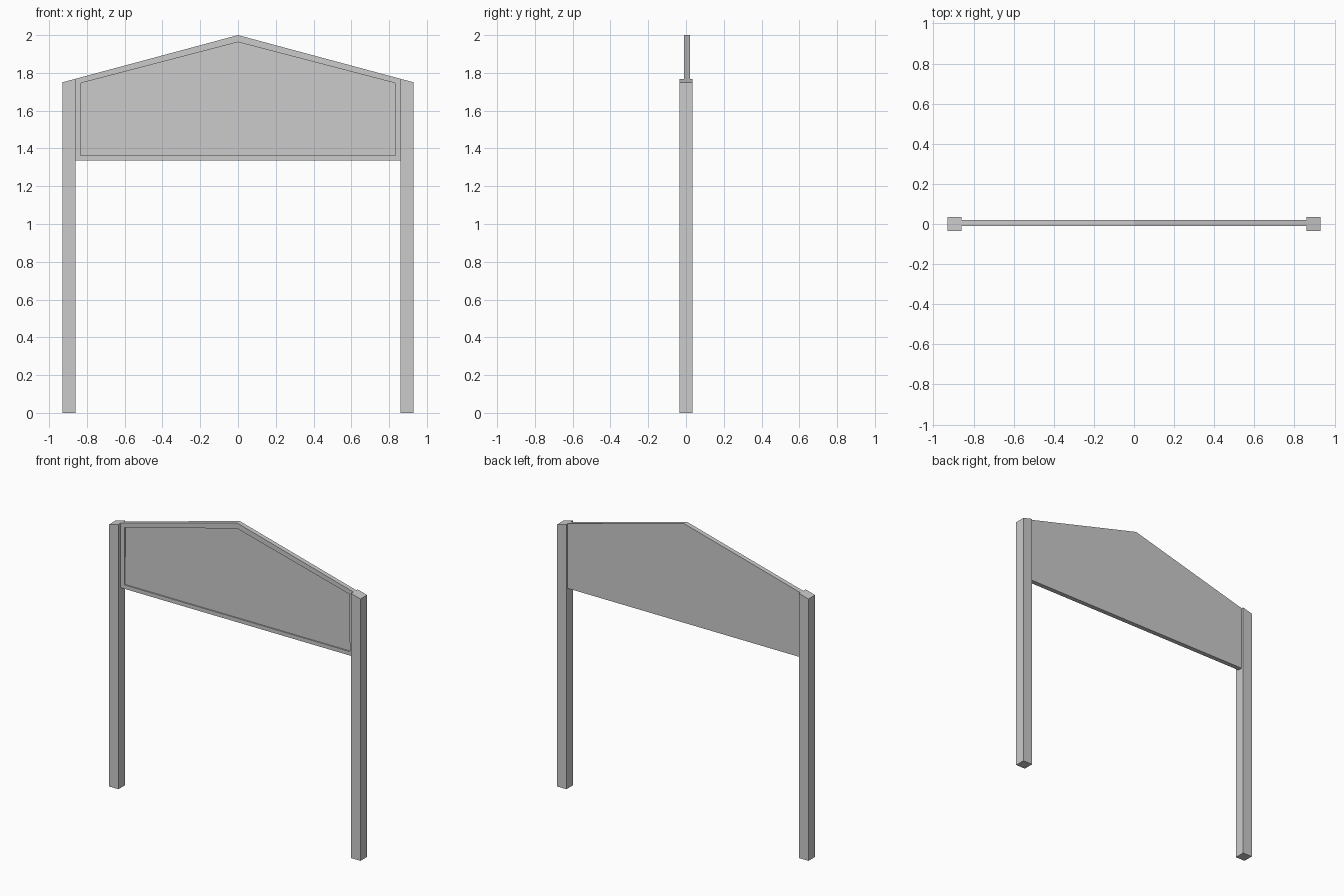
import bpy, bmesh

if "Cube" in bpy.data.objects:
    bpy.data.objects.remove(bpy.data.objects["Cube"])

OUT, INN = 0.93, 0.86          # outer and inner post x
EAVE, PEAK, SILL = 1.75, 2.0, 1.337


def roof(x):
    return PEAK - (PEAK - EAVE) * abs(x) / OUT


def extrude_profile(name, pts, y0, y1, inset=0, depth=0):
    """Extrude an x-z profile (counter-clockwise from the front) from y0 to y1."""
    bm = bmesh.new()
    front = bm.faces.new([bm.verts.new((x, y0, z)) for x, z in pts])
    back = bmesh.ops.extrude_face_region(bm, geom=[front], use_keep_orig=True)
    verts = [g for g in back["geom"] if isinstance(g, bmesh.types.BMVert)]
    bmesh.ops.translate(bm, verts=verts, vec=(0, y1 - y0, 0))
    bmesh.ops.recalc_face_normals(bm, faces=bm.faces[:])
    if inset:
        # recessed field inside a raised border on the front
        bm.faces.ensure_lookup_table()
        face = min(bm.faces, key=lambda f: f.calc_center_median().y)
        bmesh.ops.inset_region(bm, faces=[face], thickness=inset)
        field = bmesh.ops.extrude_discrete_faces(bm, faces=[face])["faces"]
        bmesh.ops.translate(bm, verts=field[0].verts[:], vec=(0, depth, 0))
    mesh = bpy.data.meshes.new(name)
    bm.to_mesh(mesh)
    bm.free()
    obj = bpy.data.objects.new(name, mesh)
    bpy.context.collection.objects.link(obj)
    return obj


# Posts with tops cut to the roof slope
for side, a, b in (("left", -OUT, -INN), ("right", INN, OUT)):
    extrude_profile(side + "_post",
                    [(a, 0), (b, 0), (b, roof(b)), (a, roof(a))], -0.035, 0.035)

# Gabled sign board, set slightly towards the back
extrude_profile("sign_board",
                [(-INN, SILL), (INN, SILL), (INN, roof(INN)), (0, PEAK), (-INN, roof(INN))],
                -0.01, 0.021, inset=0.037, depth=0.008)
